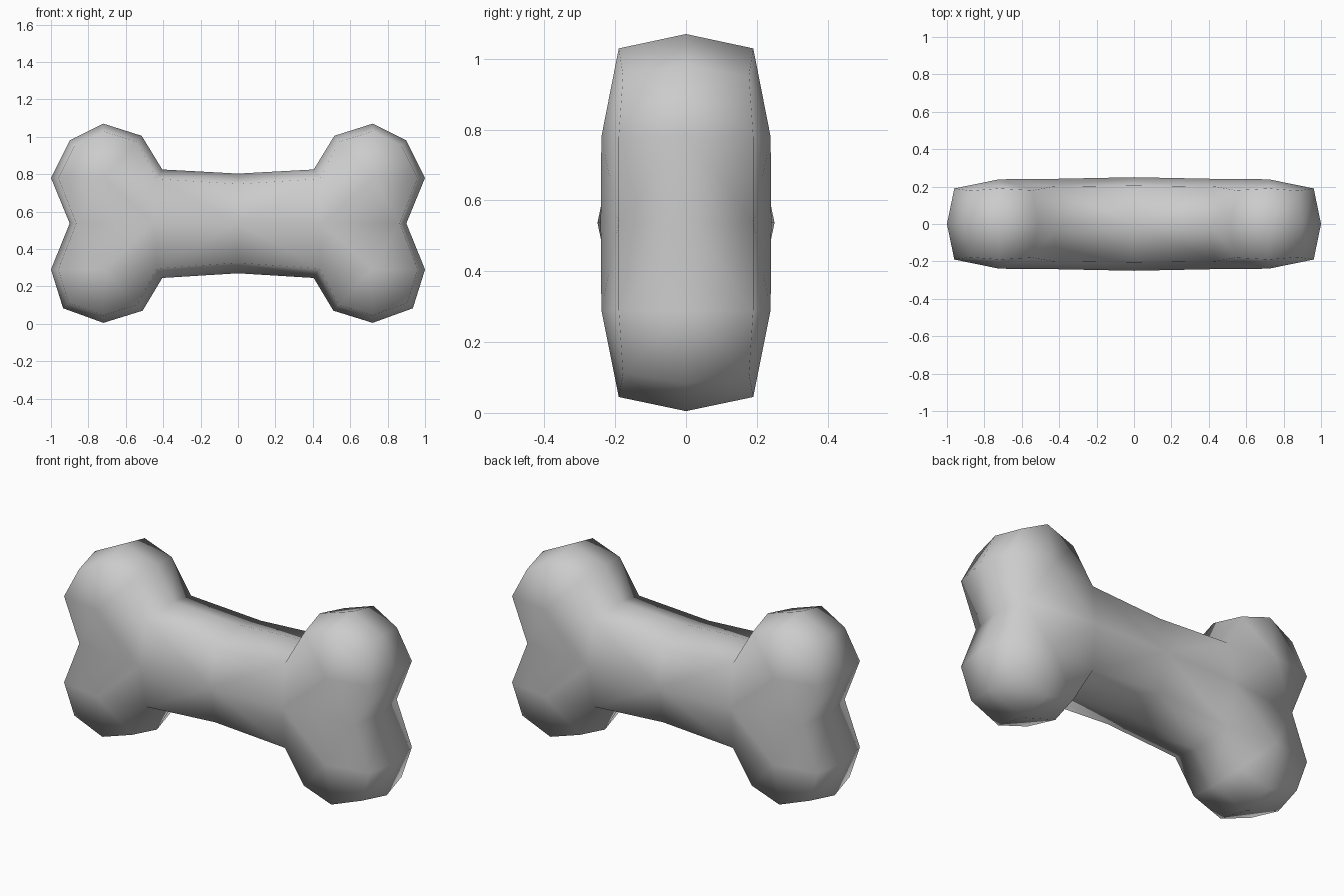
import bpy, bmesh

if "Cube" in bpy.data.objects:
    bpy.data.objects.remove(bpy.data.objects["Cube"])

# Right-half outline on the centre plane: (x, z), from top middle to bottom middle
rim = [(0, .803), (.405, .825), (.515, 1.005), (.72, 1.07), (.90, .98), (1.0, .78),
       (.90, .537),
       (1.0, .29), (.935, .083), (.72, .005), (.51, .07), (.405, .245), (0, .27)]
# Depth of the inset front rim at each outline point
depth = [.205, .20, .18, .19, .178, .19, .19, .19, .178, .19, .18, .20, .205]
# Knob centres and shaft centre line points on the front face
top_c, bot_c = (.72, .78), (.72, .29)


def inset(i, x, z):
    if i in (0, 12):
        return 0, z + (-.056 if i == 0 else .056)
    if i in (1, 11):
        return .435, z + (-.05 if i == 1 else .05)
    if i == 6:
        return .865, z
    cx, cz = top_c if i < 6 else bot_c
    return cx + (x - cx) * .86, cz + (z - cz) * .86


bm = bmesh.new()
outer = [bm.verts.new((x, 0, z)) for x, z in rim]
inner = []
for i, (x, z) in enumerate(rim):
    ix, iz = inset(i, x, z)
    inner.append(bm.verts.new((ix, -depth[i], iz)))
upper = bm.verts.new((top_c[0], -.239, top_c[1]))
lower = bm.verts.new((bot_c[0], -.239, bot_c[1]))
mid = bm.verts.new((.45, -.241, .537))
core = bm.verts.new((0, -.25, .537))

# Side band
for i in range(12):
    bm.faces.new((outer[i], outer[i + 1], inner[i + 1], inner[i]))
# Knob fans
for i in range(1, 6):
    bm.faces.new((upper, inner[i], inner[i + 1]))
for i in range(6, 11):
    bm.faces.new((lower, inner[i], inner[i + 1]))
# Junction between the knobs and the shaft
bm.faces.new((upper, inner[6], mid))
bm.faces.new((upper, mid, inner[1]))
bm.faces.new((lower, mid, inner[6]))
bm.faces.new((lower, inner[11], mid))
# Shaft
bm.faces.new((core, inner[0], inner[1], mid))
bm.faces.new((core, mid, inner[11], inner[12]))

# Mirror to the left and to the back
for axis in (0, 1):
    geom = bm.verts[:] + bm.edges[:] + bm.faces[:]
    dup = bmesh.ops.duplicate(bm, geom=geom)["geom"]
    for v in dup:
        if isinstance(v, bmesh.types.BMVert):
            v.co[axis] *= -1
    bmesh.ops.remove_doubles(bm, verts=bm.verts[:], dist=.0005)
bmesh.ops.recalc_face_normals(bm, faces=bm.faces[:])
for f in bm.faces:
    f.smooth = True

mesh = bpy.data.meshes.new("bone")
bm.to_mesh(mesh)
bm.free()
bone = bpy.data.objects.new("bone", mesh)
bpy.context.collection.objects.link(bone)
